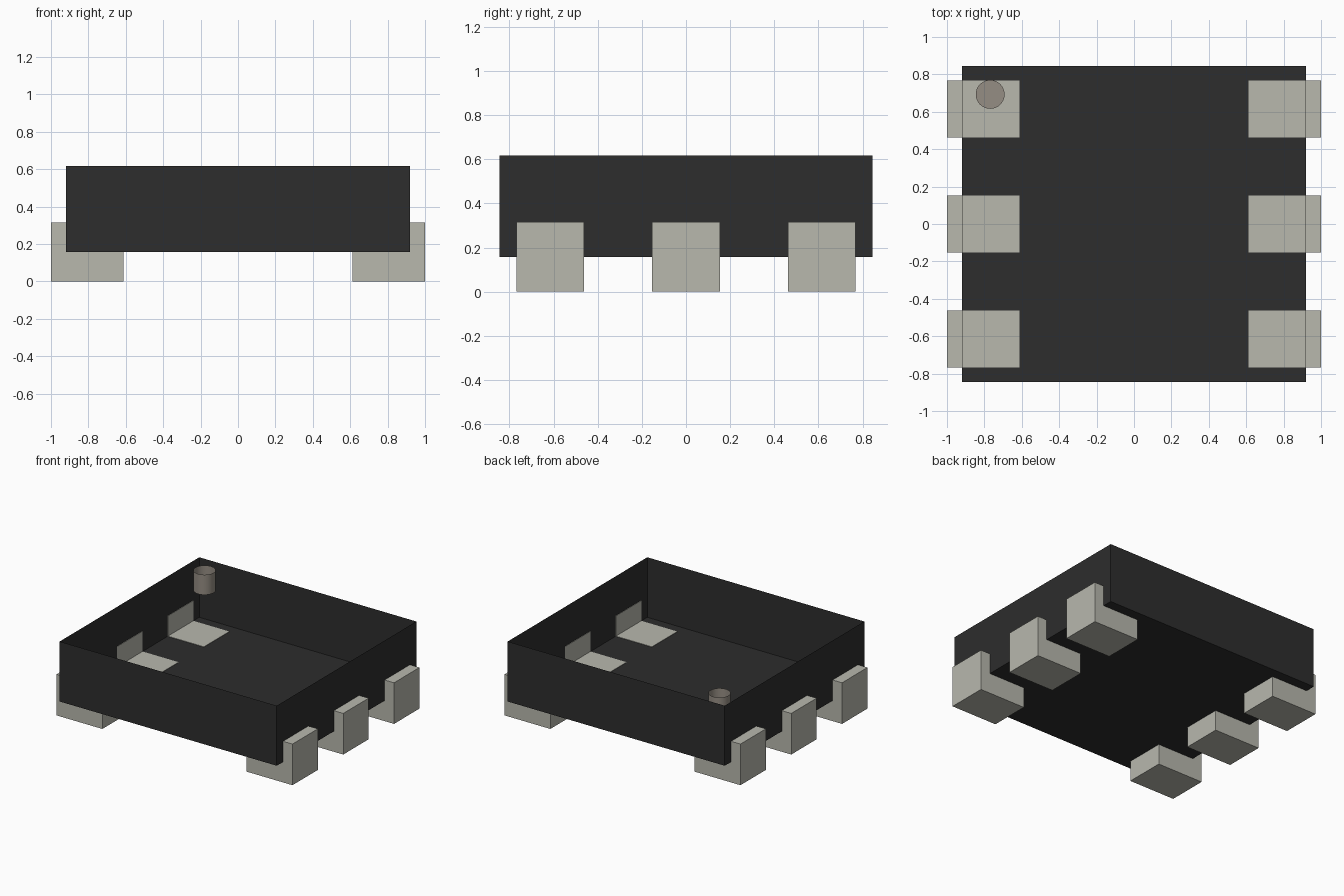
import bpy
import bmesh

cube = bpy.data.objects.get("Cube")
if cube:
    bpy.data.objects.remove(cube, do_unlink=True)


def srgb(*rgb):
    return tuple((c / 255 / 12.92) if c < 11 else ((c / 255 + 0.055) / 1.055) ** 2.4 for c in rgb) + (1.0,)


def material(name, color):
    m = bpy.data.materials.new(name)
    m.use_nodes = True
    m.diffuse_color = color
    m.node_tree.nodes["Principled BSDF"].inputs["Base Color"].default_value = color
    return m


def make_object(name, bm, mat):
    mesh = bpy.data.meshes.new(name)
    bm.to_mesh(mesh)
    bm.free()
    mesh.materials.append(mat)
    obj = bpy.data.objects.new(name, mesh)
    bpy.context.collection.objects.link(obj)
    return obj


black = material("black plastic", srgb(45, 45, 45))
metal = material("pale metal", srgb(184, 184, 174))
brown = material("warm grey", srgb(149, 141, 131))

BODY_X, BODY_Y = 0.92, 0.845
FLOOR, TOP = 0.157, 0.617


def remove_top(bm):
    bm.normal_update()
    caps = [f for f in bm.faces if f.normal.z > 0.9]
    bmesh.ops.delete(bm, geom=caps, context="FACES_ONLY")


# Package body: thin open-topped tray
bm = bmesh.new()
bmesh.ops.create_cube(bm, size=1)
for v in bm.verts:
    v.co.x *= 2 * BODY_X
    v.co.y *= 2 * BODY_Y
    v.co.z = TOP if v.co.z > 0 else FLOOR
remove_top(bm)
make_object("body", bm, black)

# Leads: L profile, just showing through the tray's floor and wall
LEAD_W, PITCH, SKIN = 0.307, 0.615, 0.003
profile = [(0.612, 0), (1, 0), (1, 0.315), (BODY_X - SKIN, 0.315),
           (BODY_X - SKIN, FLOOR + SKIN), (0.612, FLOOR + SKIN)]
for side, side_name in ((1, "left"), (-1, "right")):
    for row, row_name in ((-1, "front"), (0, "middle"), (1, "back")):
        bm = bmesh.new()
        y = row * PITCH - LEAD_W / 2
        face = bm.faces.new([bm.verts.new((side * x, y, z)) for x, z in profile])
        ext = bmesh.ops.extrude_face_region(bm, geom=[face])
        moved = [g for g in ext["geom"] if isinstance(g, bmesh.types.BMVert)]
        bmesh.ops.translate(bm, verts=moved, vec=(0, LEAD_W, 0))
        bmesh.ops.recalc_face_normals(bm, faces=bm.faces)
        make_object(f"lead_{row_name}_{side_name}", bm, metal)

# Orientation marker: small open-topped cup flush with the rim
bm = bmesh.new()
CUP_H = 0.154
bmesh.ops.create_cone(bm, cap_ends=True, segments=32, radius1=0.077, radius2=0.077, depth=CUP_H)
bmesh.ops.translate(bm, verts=bm.verts, vec=(-0.769, 0.693, TOP - CUP_H / 2))
remove_top(bm)
marker = make_object("orientation_marker", bm, brown)
bpy.context.view_layer.objects.active = marker
marker.select_set(True)
bpy.ops.object.shade_smooth_by_angle()
